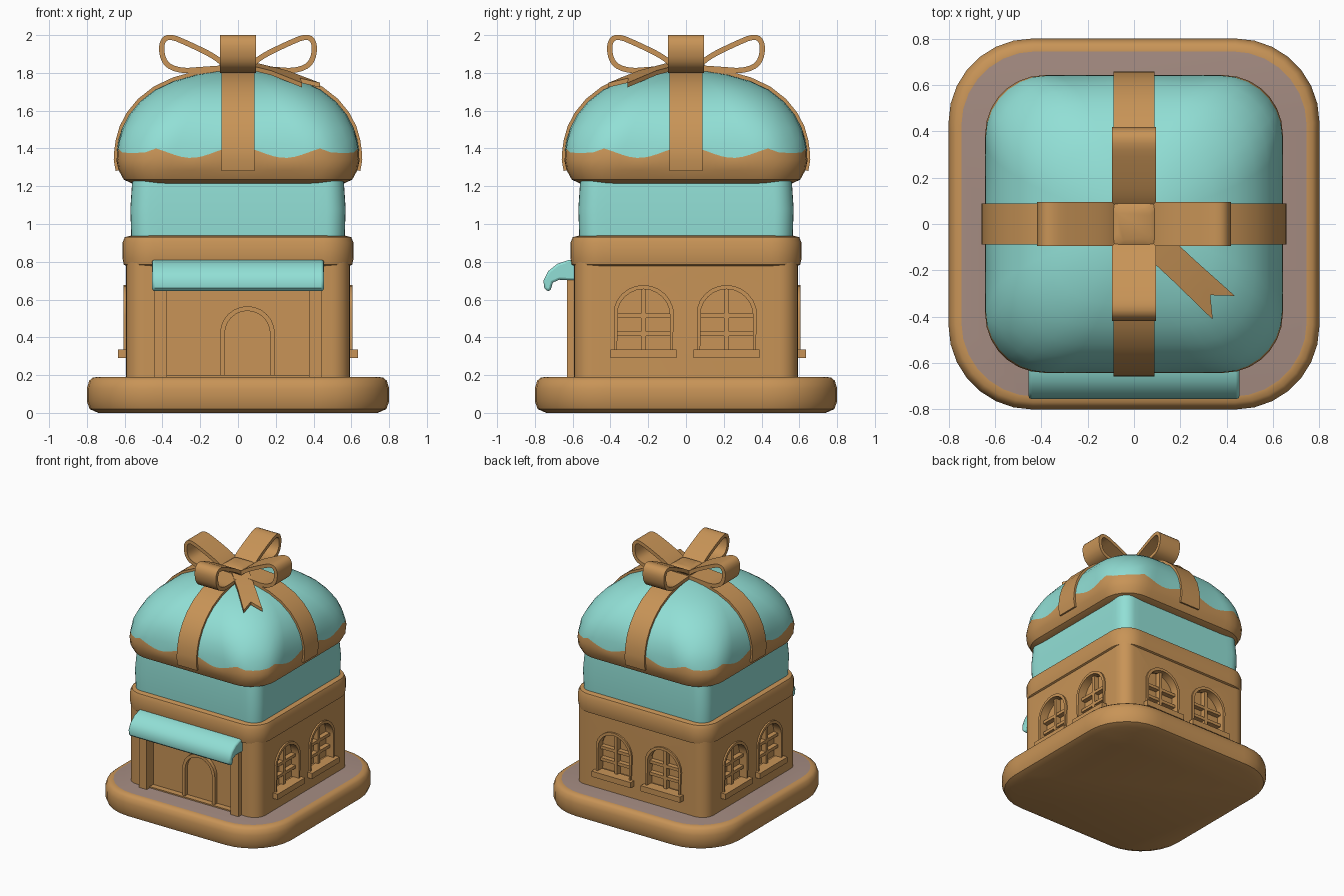
import bpy, bmesh, math
from mathutils import Matrix

if "Cube" in bpy.data.objects:
    bpy.data.objects.remove(bpy.data.objects["Cube"])


def material(name, rgb):
    m = bpy.data.materials.new(name)
    m.diffuse_color = (*rgb, 1)
    m.use_nodes = True
    m.node_tree.nodes["Principled BSDF"].inputs["Base Color"].default_value = m.diffuse_color
    return m


GOLD = material("caramel", (0.578, 0.296, 0.095))
TEAL = material("mint", (0.285, 0.74, 0.67))
MAUVE = material("dusty_mauve", (0.376, 0.262, 0.223))


def shade(ob, angle=35):
    bpy.ops.object.select_all(action='DESELECT')
    ob.select_set(True)
    bpy.context.view_layer.objects.active = ob
    bpy.ops.object.shade_smooth_by_angle(angle=math.radians(angle))


def finish(name, bm, mats, rot=0):
    bmesh.ops.recalc_face_normals(bm, faces=bm.faces)
    bmesh.ops.rotate(bm, verts=bm.verts, matrix=Matrix.Rotation(math.radians(rot), 3, 'Z'))
    me = bpy.data.meshes.new(name)
    bm.to_mesh(me)
    bm.free()
    ob = bpy.data.objects.new(name, me)
    bpy.context.collection.objects.link(ob)
    for m in mats:
        me.materials.append(m)
    shade(ob)
    return ob


def ring(h, r, k=20, a=7):
    """Rounded square outline of half width h and corner radius r."""
    s = h - r
    side = [(-s + 2 * s * i / k, -h) for i in range(k)]
    side += [(s + r * math.sin(math.pi / 2 * j / a), -s - r * math.cos(math.pi / 2 * j / a))
             for j in range(a)]
    pts = []
    for q in range(4):
        c, n = ((1, 0), (0, 1), (-1, 0), (0, -1))[q]
        pts += [(x * c - y * n, x * n + y * c) for x, y in side]
    return pts


def loft(name, sections, mats, rule=lambda i: 0, wave=None, k=20):
    """Stack rounded squares (half, radius, z); rule picks a colour per band."""
    bm = bmesh.new()
    rows = []
    for i, (h, r, z) in enumerate(sections):
        row = []
        for x, y in ring(h, r, k):
            dz = wave(i, min(abs(x), abs(y))) if wave else 0
            row.append(bm.verts.new((x, y, z + dz)))
        rows.append(row)
    n = len(rows[0])
    for i in range(len(rows) - 1):
        for j in range(n):
            f = bm.faces.new((rows[i][j], rows[i][(j + 1) % n], rows[i + 1][(j + 1) % n], rows[i + 1][j]))
            f.material_index = rule(i)
    bm.faces.new(rows[0])
    bm.faces.new(rows[-1]).material_index = rule(len(rows) - 1)
    return finish(name, bm, mats)


def extrude(name, outline, y0, y1, mat, rot=0):
    """Extrude an (x, z) outline along y."""
    bm = bmesh.new()
    a = [bm.verts.new((x, y0, z)) for x, z in outline]
    b = [bm.verts.new((x, y1, z)) for x, z in outline]
    n = len(a)
    bm.faces.new(a)
    bm.faces.new(b)
    for i in range(n):
        bm.faces.new((a[i], a[(i + 1) % n], b[(i + 1) % n], b[i]))
    return finish(name, bm, [mat], rot)


def strip(name, path, y0, y1, thick, mat, rot=0, closed=False):
    """Flat band following an (x, z) path, thickened to the path's left."""
    n = len(path)
    outer = []
    for i, (x, z) in enumerate(path):
        p = path[i - 1] if closed or i else path[0]
        q = path[(i + 1) % n] if closed or i < n - 1 else path[-1]
        dx, dz = q[0] - p[0], q[1] - p[1]
        d = math.hypot(dx, dz)
        outer.append((x - dz / d * thick, z + dx / d * thick))
    bm = bmesh.new()
    rows = [[bm.verts.new(c) for c in ((x, y0, z), (x, y1, z), (u, y1, w), (u, y0, w))]
            for (x, z), (u, w) in zip(path, outer)]
    for i in range(n if closed else n - 1):
        a, b = rows[i], rows[(i + 1) % n]
        for j in range(4):
            bm.faces.new((a[j], a[(j + 1) % 4], b[(j + 1) % 4], b[j]))
    if not closed:
        bm.faces.new(rows[0])
        bm.faces.new(rows[-1])
    return finish(name, bm, [mat], rot)


def smooth_loop(p, times=2):
    for _ in range(times):
        p = [(a[0] * (1 - t) + b[0] * t, a[1] * (1 - t) + b[1] * t)
             for a, b in zip(p, p[1:] + p[:1]) for t in (0.25, 0.75)]
    return p


def rect(x0, x1, z0, z1):
    return [(x0, z0), (x1, z0), (x1, z1), (x0, z1)]


def arch(cx, w, z0, zs):
    """Arched outline: half width w, bottom z0, arch springing at zs."""
    top = [(cx + w * math.cos(math.pi * i / 12), zs + w * math.sin(math.pi * i / 12)) for i in range(13)]
    return [(cx - w, z0), (cx + w, z0)] + top


def cut(ob, cutter):
    cutter.hide_render = True
    m = ob.modifiers.new("cut", 'BOOLEAN')
    m.operation = 'DIFFERENCE'
    m.solver = 'EXACT'
    m.object = cutter
    bpy.context.view_layer.objects.active = ob
    bpy.ops.object.modifier_apply(modifier=m.name)
    bpy.data.objects.remove(cutter)


# base slab with a mauve floor
loft("base_slab", [(0.74, 0.31, 0), (0.785, 0.35, 0.02), (0.8, 0.36, 0.06), (0.8, 0.36, 0.13),
                   (0.788, 0.35, 0.17), (0.77, 0.335, 0.186), (0.745, 0.32, 0.19)],
     [GOLD, MAUVE], lambda i: 1 if i == 6 else 0)

# house walls, with window and door recesses
walls = loft("walls", [(0.592, 0.1, 0.18), (0.592, 0.1, 0.8)], [GOLD], k=1)
for rot in (90, 180, 270):
    for cx in (-0.225, 0.215):
        cut(walls, extrude("cutter", arch(cx, 0.145, 0.33, 0.515)[:-1], -0.7, -0.535, GOLD, rot))
cut(walls, extrude("cutter", rect(-0.375, 0.375, 0.2, 0.68), -0.7, -0.545, GOLD))
shade(walls, 20)

# windows: frame, bars, sill
for rot in (90, 180, 270):
    for cx in (-0.225, 0.215):
        strip("window_frame", arch(cx, 0.14, 0.335, 0.515)[:-1], -0.605, -0.55, -0.022, GOLD, rot, True)
        extrude("window_upright", rect(cx - 0.013, cx + 0.013, 0.33, 0.655), -0.575, -0.53, GOLD, rot)
        for z in (0.42, 0.515):
            extrude("window_crossbar", rect(cx - 0.14, cx + 0.14, z - 0.012, z + 0.012), -0.573, -0.53, GOLD, rot)
        extrude("window_sill", rect(cx - 0.175, cx + 0.175, 0.29, 0.335), -0.635, -0.57, GOLD, rot)

# front entrance: posts and arched doorway
for s in (-1, 1):
    extrude("entrance_post", rect(s * 0.41 - 0.035, s * 0.41 + 0.035, 0.18, 0.74), -0.63, -0.55, GOLD)
strip("door_arch", [(0.17, 0.19)] + arch(0.05, 0.12, 0.19, 0.42)[2:] + [(-0.07, 0.19)],
      -0.575, -0.53, -0.025, GOLD)

# ledge and upper storey
loft("ledge", [(0.575, 0.12, 0.77), (0.605, 0.15, 0.785), (0.612, 0.16, 0.82), (0.612, 0.16, 0.9),
               (0.6, 0.15, 0.93), (0.56, 0.12, 0.94)], [GOLD])
loft("upper_storey", [(0.565, 0.1, 0.93), (0.57, 0.1, 1.08), (0.56, 0.1, 1.23)], [TEAL])

# awning over the entrance
profile = [(-0.56, 0.81), (-0.62, 0.81), (-0.68, 0.79), (-0.73, 0.75), (-0.755, 0.70), (-0.75, 0.66),
           (-0.73, 0.64), (-0.715, 0.655), (-0.705, 0.69), (-0.67, 0.705), (-0.56, 0.70)]
awning = extrude("awning", [(-y, z) for y, z in profile], -0.455, 0.455, TEAL, -90)
bev = awning.modifiers.new("soft_ends", 'BEVEL')
bev.width = 0.012
bev.segments = 2
bev.limit_method = 'ANGLE'
bev.angle_limit = math.radians(60)

# puffy dome: caramel rim with a wavy edge, mint top
DOME = [(0.55, 1.21), (0.605, 1.235), (0.632, 1.285), (0.642, 1.34), (0.64, 1.38), (0.632, 1.44),
        (0.612, 1.51), (0.575, 1.58), (0.52, 1.647), (0.44, 1.71), (0.34, 1.757), (0.22, 1.79),
        (0.11, 1.808), (0.02, 1.814)]
loft("dome", [(h, h * (0.33 + 0.3 * (z - 1.21) / 0.6), z) for h, z in DOME], [GOLD, TEAL],
     lambda i: 0 if i < 4 else 1,
     lambda i, t: {3: 0.4, 4: 1, 5: 0.5}.get(i, 0) * (0.03 * math.cos(2 * math.pi * t / 0.5) - 0.03 * (t > 0.48)))

# ribbon cross over the dome
half = [(h - 0.005, z) for h, z in DOME[2:]]
path = [(-x, z) for x, z in half] + half[::-1]
for name, rot in (("ribbon_across", 0), ("ribbon_front_to_back", 90)):
    strip(name, path, -0.088, 0.088, 0.021, GOLD, rot)

# bow: four loops, knot and one notched tail
loop = smooth_loop([(0.03, 1.815), (0.10, 1.89), (0.24, 1.96), (0.37, 2.015), (0.425, 1.96),
                    (0.405, 1.84), (0.31, 1.795), (0.18, 1.805)])
for rot in (0, 90, 180, 270):
    strip("bow_loop", loop, -0.095, 0.095, -0.028, GOLD, rot, True)
loft("bow_knot", [(0.09, 0.02, 1.80), (0.1, 0.03, 1.83), (0.095, 0.03, 1.87), (0.07, 0.03, 1.885)], [GOLD])

bm = bmesh.new()
tail = [(0.08, 0.065, 1.84), (0.3, 0.065, 1.80), (0.53, 0.07, 1.735), (0.45, 0, 1.76),
        (0.53, -0.07, 1.735), (0.3, -0.065, 1.80), (0.08, -0.065, 1.84)]
lo = [bm.verts.new((x, y, z - 0.012)) for x, y, z in tail]
hi = [bm.verts.new((x, y, z + 0.012)) for x, y, z in tail]
for v in (lo, hi):
    for idx in ((0, 1, 5, 6), (1, 2, 3), (1, 3, 5), (3, 4, 5)):
        bm.faces.new([v[i] for i in idx])
for i in range(7):
    j = (i + 1) % 7
    bm.faces.new((lo[i], lo[j], hi[j], hi[i]))
finish("bow_tail", bm, [GOLD], -43)
